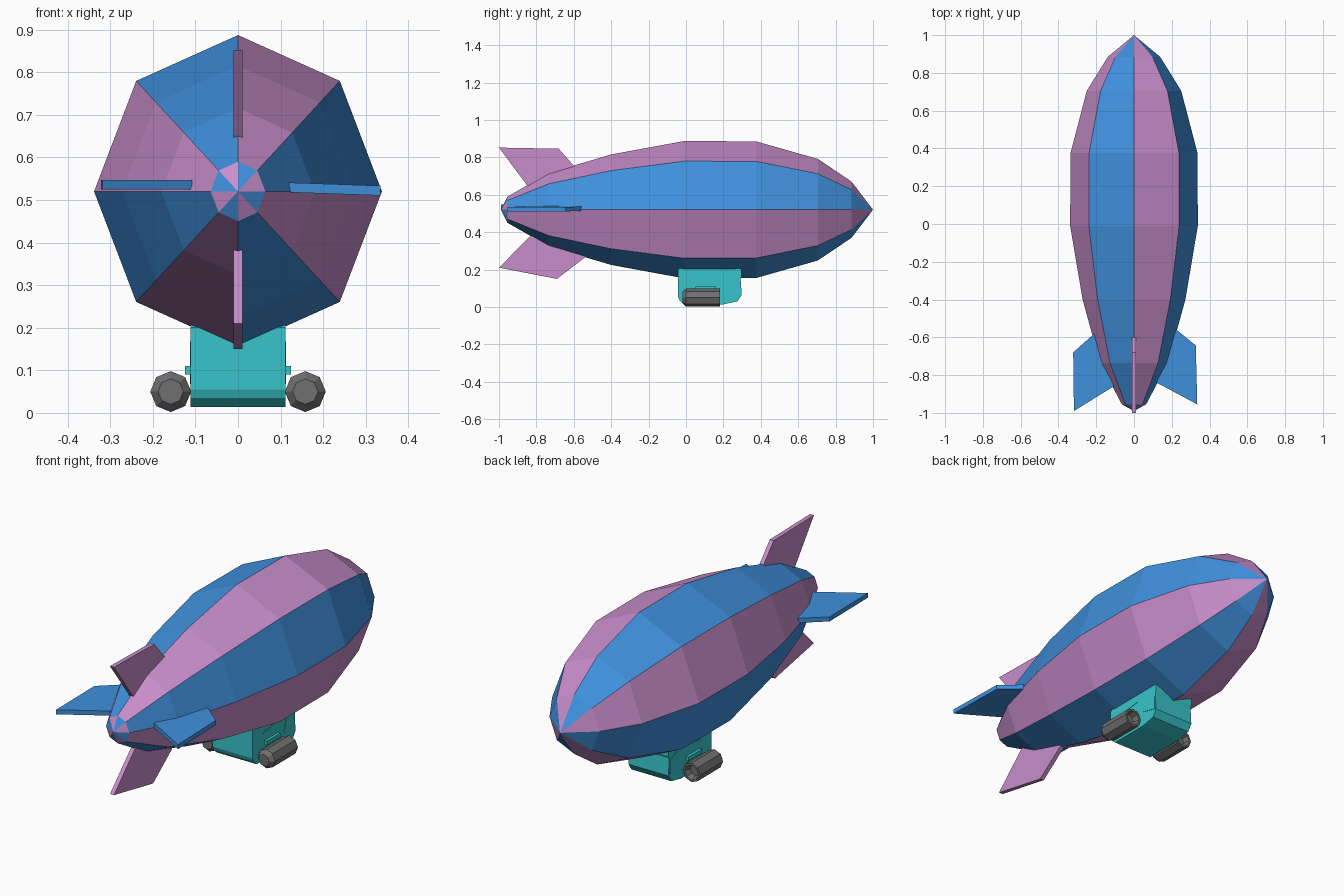
import bpy
from math import cos, sin, pi

if "Cube" in bpy.data.objects:
    bpy.data.objects.remove(bpy.data.objects["Cube"])


def material(name, color):
    m = bpy.data.materials.new(name)
    m.diffuse_color = (*color, 1)
    m.use_nodes = True
    m.node_tree.nodes["Principled BSDF"].inputs["Base Color"].default_value = m.diffuse_color
    return m


BLUE = material("blue", (0.05, 0.28, 0.72))
PINK = material("pink", (0.58, 0.27, 0.60))
TEAL = material("teal", (0.04, 0.56, 0.60))
GREY = material("dark_grey", (0.16, 0.16, 0.16))


def build(name, verts, faces, mats):
    me = bpy.data.meshes.new(name)
    me.from_pydata(verts, [], faces)
    for m in mats:
        me.materials.append(m)
    ob = bpy.data.objects.new(name, me)
    bpy.context.collection.objects.link(ob)
    return ob


def lathe_y(name, profile, rx, rz, cx, cz, mats, n=8):
    """Rings (y, scale) around a y axis; zero scale closes to a point."""
    verts, faces, rings = [], [], []
    for y, s in profile:
        k = n if s > 0 else 1
        rings.append([len(verts) + i for i in range(k)])
        for i in range(k):
            a = 2 * pi * i / n
            verts.append((cx + rx * s * cos(a), y, cz + rz * s * sin(a)))
    for a, b in zip(rings, rings[1:]):
        for i in range(n):
            j = (i + 1) % n
            f = [a[i % len(a)], b[i % len(b)], b[j % len(b)], a[j % len(a)]]
            faces.append(list(dict.fromkeys(f)))
    return build(name, verts, faces, mats)


def prism(name, bottom, top, mat):
    """Solid between two matching outlines."""
    n = len(bottom)
    faces = [list(range(n))[::-1], list(range(n, 2 * n))]
    faces += [[i, (i + 1) % n, n + (i + 1) % n, n + i] for i in range(n)]
    return build(name, bottom + top, faces, [mat])


def side_prism(name, outline, x0, x1, mat):
    return prism(name, [(x0, y, z) for y, z in outline],
                 [(x1, y, z) for y, z in outline], mat)


# Striped envelope, with stripes swapped on the tail cap
hull = lathe_y("envelope", [(-0.99, 0), (-0.955, 0.19), (-0.735, 0.533), (-0.4, 0.805),
                            (-0.01, 1), (0.375, 0.995), (0.705, 0.74), (0.885, 0.41), (1, 0)],
               0.338, 0.367, 0, 0.52, [BLUE, PINK])
for i, p in enumerate(hull.data.polygons):
    p.material_index = (i % 8 + (i < 8)) % 2

# Vertical fins
side_prism("top_fin", [(-1, 0.852), (-0.68, 0.846), (-0.60, 0.755), (-0.60, 0.62),
                       (-0.84, 0.637)], -0.011, 0.011, PINK)
side_prism("bottom_fin", [(-1, 0.21), (-0.69, 0.15), (-0.54, 0.265), (-0.54, 0.40),
                          (-0.83, 0.382)], -0.011, 0.011, PINK)

# Horizontal fins, the right one drooping slightly
right = [(0.12, -0.84), (0.335, -0.955), (0.327, -0.643), (0.225, -0.56), (0.12, -0.56)]
left = [(-0.108, -0.86), (-0.318, -0.99), (-0.322, -0.68), (-0.21, -0.58), (-0.108, -0.58)]
for name, pts, slope, z in (("right_fin", right, -0.035, 0.522), ("left_fin", left, 0, 0.524)):
    low = [(x, y, z + slope * x) for x, y in pts]
    prism(name, low, [(x, y, h + 0.023) for x, y, h in low], BLUE)

# Gondola
side_prism("gondola", [(-0.043, 0.20), (-0.043, 0.055), (-0.035, 0.035), (-0.01, 0.014),
                       (0.20, 0.014), (0.275, 0.03), (0.298, 0.065), (0.292, 0.15),
                       (0.298, 0.165), (0.298, 0.20), (0.25, 0.225), (0.0, 0.225)],
           -0.111, 0.111, TEAL)

for s, side in ((1, "right"), (-1, "left")):
    # Side window and slot panels
    side_prism(side + "_window", [(0.205, 0.09), (0.29, 0.068), (0.288, 0.14), (0.225, 0.165)],
               s * 0.109, s * 0.113, TEAL)
    side_prism(side + "_trim", [(0.04, 0.148), (0.16, 0.163), (0.16, 0.168), (0.04, 0.153)],
               s * 0.109, s * 0.113, TEAL)
    # Engine pod with a domed end and a recessed end
    lathe_y(side + "_engine", [(-0.02, 0), (-0.02, 0.62), (0.0, 1), (0.182, 1),
                               (0.182, 0.78), (0.15, 0.6), (0.15, 0)],
            0.048, 0.048, s * 0.158, 0.05, [GREY])
    # Engine mount
    side_prism(side + "_mount", [(0.05, 0.09), (0.16, 0.09), (0.16, 0.11), (0.05, 0.11)],
               s * 0.10, s * 0.125, TEAL)
